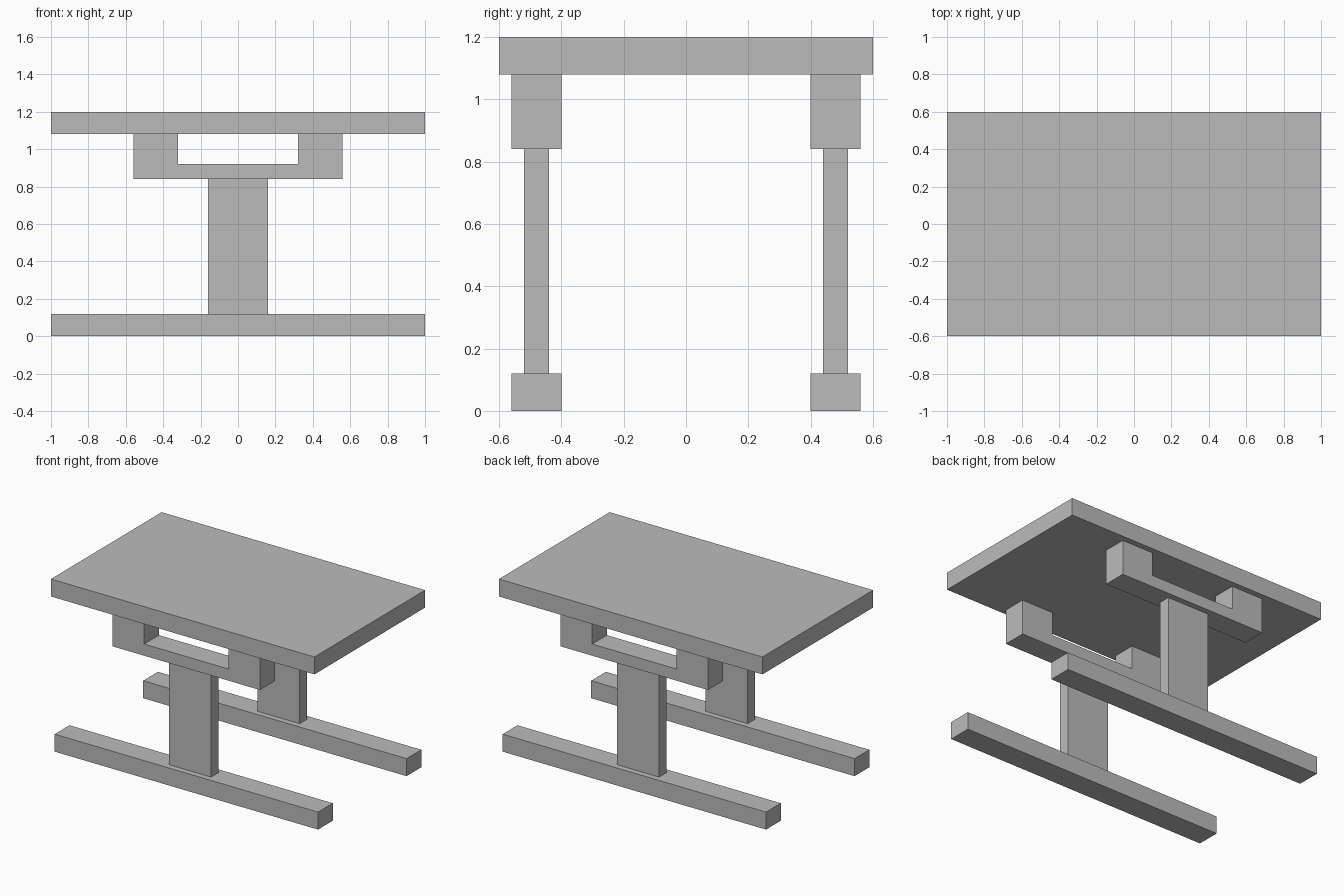
import bpy
import bmesh

cube = bpy.data.objects.get("Cube")
if cube:
    bpy.data.objects.remove(cube, do_unlink=True)

# Single plain grey finish
grey = bpy.data.materials.new("plain_grey")
grey.use_nodes = True
GREY = (0.5, 0.5, 0.5, 1)
grey.diffuse_color = GREY
grey.node_tree.nodes["Principled BSDF"].inputs["Base Color"].default_value = GREY


def extrude_profile(name, points, y0, y1):
    """Extrude an x-z outline from y0 to y1."""
    mesh = bpy.data.meshes.new(name)
    bm = bmesh.new()
    face = bm.faces.new([bm.verts.new((x, y0, z)) for x, z in points])
    result = bmesh.ops.extrude_face_region(bm, geom=[face])
    moved = [v for v in result["geom"] if isinstance(v, bmesh.types.BMVert)]
    bmesh.ops.translate(bm, verts=moved, vec=(0, y1 - y0, 0))
    bmesh.ops.recalc_face_normals(bm, faces=bm.faces)
    bm.to_mesh(mesh)
    bm.free()
    mesh.materials.append(grey)
    obj = bpy.data.objects.new(name, mesh)
    bpy.context.scene.collection.objects.link(obj)
    return obj


def block(name, half_x, y0, y1, z0, z1):
    outline = [(-half_x, z0), (half_x, z0), (half_x, z1), (-half_x, z1)]
    return extrude_profile(name, outline, y0, y1)


# Tabletop slab
TOP_Z, BRACKET_Z, NOTCH_Z, FOOT_Z = 1.08, 0.84, 0.92, 0.12
block("tabletop", 1, -0.6, 0.6, TOP_Z, 1.2)

# Notched bracket outline: right half mirrored to the left
half = [(0.56, BRACKET_Z), (0.56, TOP_Z), (0.32, TOP_Z), (0.32, NOTCH_Z)]
bracket = half + [(-x, z) for x, z in reversed(half)]

# Two trestles, each with a foot rail, column and bracket
for side, y in (("front", -0.48), ("back", 0.48)):
    block(side + "_foot_rail", 1, y - 0.08, y + 0.08, 0, FOOT_Z)
    block(side + "_column", 0.16, y - 0.04, y + 0.04, FOOT_Z, BRACKET_Z)
    extrude_profile(side + "_bracket", bracket, y - 0.08, y + 0.08)
